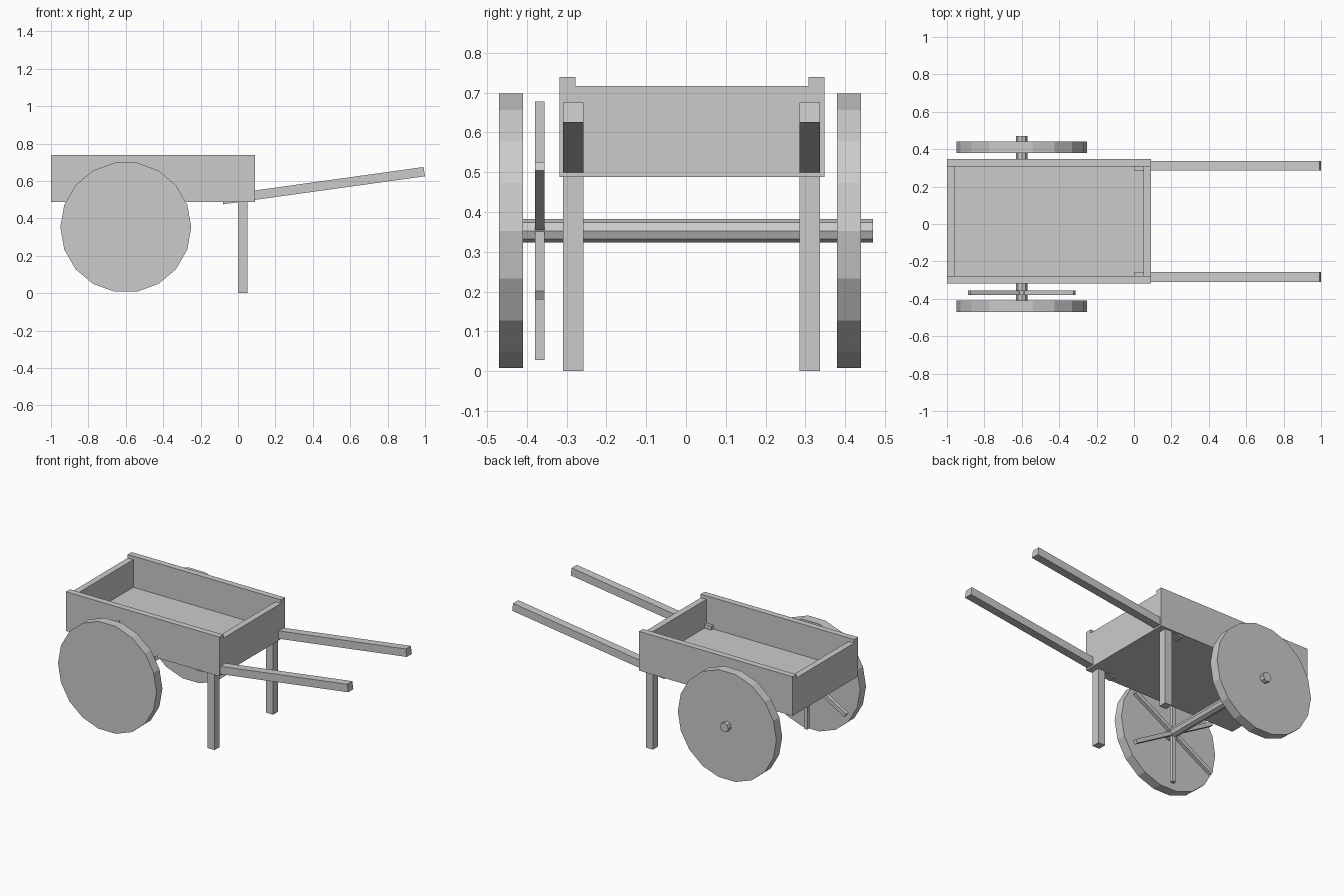
import bpy, math
from mathutils import Matrix, Vector

if "Cube" in bpy.data.objects:
    bpy.data.objects.remove(bpy.data.objects["Cube"], do_unlink=True)

GREY = (0.6, 0.6, 0.6, 1.0)
mat = bpy.data.materials.new("plain_grey")
mat.use_nodes = True
mat.diffuse_color = GREY
mat.node_tree.nodes["Principled BSDF"].inputs["Base Color"].default_value = GREY


def finish(name):
    ob = bpy.context.object
    ob.name = ob.data.name = name
    ob.data.materials.append(mat)
    return ob


def box(name, x, y, z):
    """Box from its (min, max) range on each axis."""
    bpy.ops.mesh.primitive_cube_add(size=1)
    ob = finish(name)
    size = [b - a for a, b in (x, y, z)]
    mid = Vector([(a + b) / 2 for a, b in (x, y, z)])
    ob.data.transform(Matrix.Diagonal((*size, 1)))
    ob.location = mid
    return ob


def disc(name, sides, radius, y):
    """Cylinder lying along y, centred on the axle, with a corner towards +x."""
    bpy.ops.mesh.primitive_cylinder_add(vertices=sides, radius=radius, depth=y[1] - y[0])
    ob = finish(name)
    ob.data.transform(Matrix.Rotation(math.pi / 2, 4, "Z"))
    ob.data.transform(Matrix.Rotation(math.pi / 2, 4, "X"))
    ob.location = (AXLE_X, (y[0] + y[1]) / 2, AXLE_Z)
    return ob


AXLE_X, AXLE_Z = -0.6, 0.353
BACK, FRONT = -1.0, 0.09
RIGHT, LEFT = -0.318, 0.348
WALL = 0.04
BOTTOM = 0.488

# Tray: floor, two tall side boards, two lower end boards
inner_y = (RIGHT + WALL, LEFT - WALL)
box("floor", (BACK + WALL, FRONT - WALL), inner_y, (BOTTOM, 0.54))
box("right_board", (BACK, FRONT), (RIGHT, RIGHT + WALL), (BOTTOM, 0.74))
box("left_board", (BACK, FRONT), (LEFT - WALL, LEFT), (BOTTOM, 0.74))
box("rear_board", (BACK, BACK + WALL), inner_y, (BOTTOM, 0.717))
box("handle_end_board", (FRONT - WALL, FRONT), inner_y, (BOTTOM, 0.717))

# Legs and sloping handles
start, end = Vector((-0.083, 0, 0.5)), Vector((0.996, 0, 0.65))
run = end - start
for side, y in (("right", (-0.309, -0.257)), ("left", (0.285, 0.337))):
    box(side + "_leg", (0.0, 0.05), y, (0.0, 0.565))
    half = run.length / 2
    handle = box(side + "_handle", (-half, half), y, (-0.025, 0.025))
    handle.location += (start + end) / 2
    handle.rotation_euler.y = -math.atan2(run.z, run.x)

# Axle and solid wheels
disc("axle", 8, 0.03, (-0.44, 0.47))
disc("right_wheel", 18, 0.35, (-0.47, -0.41))
disc("left_wheel", 18, 0.35, (0.38, 0.44))

# Three crossed bars behind the right wheel
for i in range(3):
    bar = box(f"wheel_bar_{i + 1}", (-0.0125, 0.0125), (-0.38, -0.356), (-0.325, 0.325))
    bar.location += Vector((AXLE_X, 0, AXLE_Z))
    bar.rotation_euler.y = i * math.pi / 3
